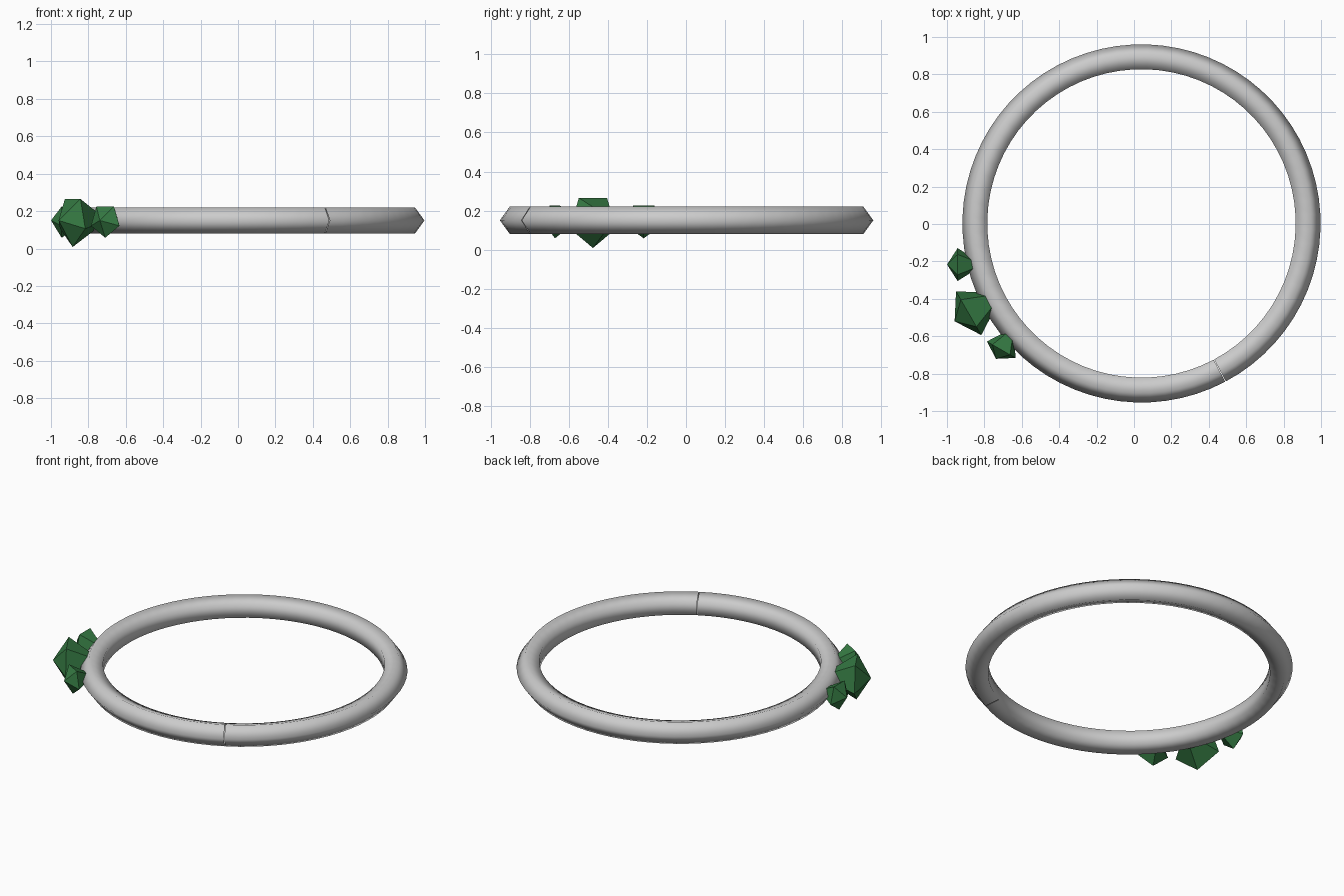
import bpy, bmesh
from math import sin, cos, pi, radians
from mathutils import Vector

if "Cube" in bpy.data.objects:
    bpy.data.objects.remove(bpy.data.objects["Cube"])

MID_Z = 0.15


def make_object(name, bm, material=None, smooth=False):
    bmesh.ops.recalc_face_normals(bm, faces=bm.faces[:])
    mesh = bpy.data.meshes.new(name)
    bm.to_mesh(mesh)
    bm.free()
    for p in mesh.polygons:
        p.use_smooth = smooth
    if material:
        mesh.materials.append(material)
    obj = bpy.data.objects.new(name, mesh)
    bpy.context.collection.objects.link(obj)
    return obj


# Band: pentagonal section swept round a circle, left open at a thin seam
def make_band(center_x, center_y, radius, section, seam_deg, steps=72):
    bm = bmesh.new()
    gap = 0.002
    rings = []
    for i in range(steps + 1):
        a = radians(seam_deg) + gap + (2 * pi - 2 * gap) * i / steps
        ring = []
        for k in range(5):
            b = 2 * pi * k / 5
            r = radius + section * cos(b)
            ring.append(bm.verts.new((center_x + r * cos(a), center_y + r * sin(a),
                                      MID_Z + section * sin(b))))
        rings.append(ring)
    for r0, r1 in zip(rings, rings[1:]):
        for k in range(5):
            n = (k + 1) % 5
            bm.faces.new((r0[k], r1[k], r1[n], r0[n]))
    return make_object("band", bm, smooth=True)


# Gem: five-sided cut stone, low crown facing outward, long point set in the band
def make_gem(name, x, y, size, facing_deg, material):
    a = radians(facing_deg)
    out = Vector((cos(a), sin(a), 0))
    side = Vector((-sin(a), cos(a), 0))
    up = Vector((0, 0, 1))
    c = Vector((x, y, MID_Z))
    bm = bmesh.new()
    girdle = [bm.verts.new(c + side * size * sin(2 * pi * k / 5) - up * size * cos(2 * pi * k / 5))
              for k in range(5)]
    crown = bm.verts.new(c + out * size * 0.61)
    point = bm.verts.new(c - out * size * 1.5)
    for k in range(5):
        n = (k + 1) % 5
        bm.faces.new((girdle[k], girdle[n], crown))
        bm.faces.new((girdle[n], girdle[k], point))
    return make_object(name, bm, material)


green = bpy.data.materials.new("green_stone")
green.diffuse_color = (0.035, 0.19, 0.055, 1)
green.use_nodes = True
green.node_tree.nodes["Principled BSDF"].inputs["Base Color"].default_value = green.diffuse_color

make_band(0.04, 0.003, 0.884, 0.0735, -62)
make_gem("large_gem", -0.884, -0.477, 0.142, 210, green)
make_gem("small_gem_left", -0.943, -0.217, 0.0925, 180, green)
make_gem("small_gem_front", -0.71, -0.672, 0.0925, 240, green)
